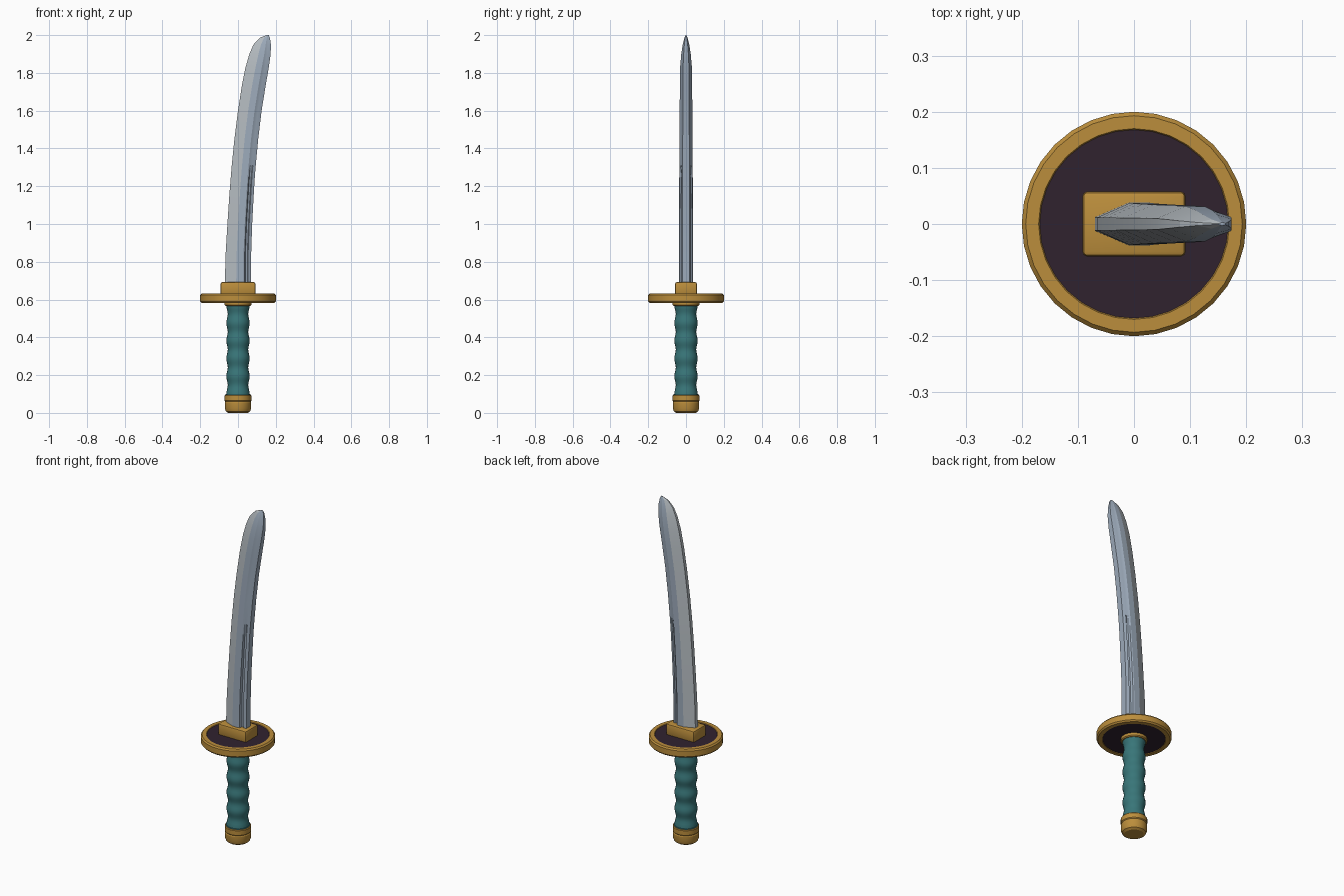
import bpy, bmesh, math
from mathutils import Vector

cube = bpy.data.objects.get("Cube")
if cube:
    bpy.data.objects.remove(cube)


def material(name, rgb, metallic=0.0):
    m = bpy.data.materials.new(name)
    m.use_nodes = True
    m.diffuse_color = (*rgb, 1)
    m.node_tree.nodes["Principled BSDF"].inputs["Base Color"].default_value = (*rgb, 1)
    return m


GOLD = material("gold", (0.50, 0.27, 0.045))
DARK = material("dark plum", (0.03, 0.016, 0.028))
TEAL = material("teal wrap", (0.04, 0.18, 0.19))
STEEL = material("blue steel", (0.34, 0.41, 0.50))
EDGE = material("pale steel", (0.46, 0.50, 0.53))


def finish(name, bm, mats, smooth=None):
    bmesh.ops.recalc_face_normals(bm, faces=bm.faces)
    mesh = bpy.data.meshes.new(name)
    bm.to_mesh(mesh)
    bm.free()
    ob = bpy.data.objects.new(name, mesh)
    bpy.context.collection.objects.link(ob)
    for m in mats:
        mesh.materials.append(m)
    if smooth:
        bpy.ops.object.select_all(action="DESELECT")
        ob.select_set(True)
        bpy.context.view_layer.objects.active = ob
        bpy.ops.object.shade_smooth_by_angle(angle=math.radians(smooth))
    return ob


def loft(bm, rings):
    """Skin a list of equal-length point rings and cap both ends."""
    rows = [[bm.verts.new(p) for p in ring] for ring in rings]
    n = len(rows[0])
    strips = []
    for a, b in zip(rows, rows[1:]):
        strips.append([bm.faces.new((a[i], a[(i + 1) % n], b[(i + 1) % n], b[i]))
                       for i in range(n)])
    bm.faces.new(rows[0][::-1])
    bm.faces.new(rows[-1])
    return strips


def lathe(name, profile, mats, segments=32, smooth=30, painted=()):
    """Turn (radius, z) points; strips listed in painted use the second colour."""
    bm = bmesh.new()
    turns = [2 * math.pi * i / segments for i in range(segments)]
    strips = loft(bm, [[(r * math.cos(t), r * math.sin(t), z) for t in turns]
                       for r, z in profile])
    for k in painted:
        for f in strips[k]:
            f.material_index = 1
    return finish(name, bm, mats, smooth)


# Pommel: rounded foot and a straight band
lathe("pommel", [(0.052, 0), (0.064, 0.008), (0.070, 0.024), (0.070, 0.055),
                 (0.067, 0.060), (0.071, 0.065), (0.071, 0.092), (0.068, 0.096)], [GOLD])

# Grip: wrapped cord with evenly spaced swells
grip = [(0.066, 0.09), (0.066, 0.099)]
steps = 40
for i in range(steps + 1):
    u = i / steps
    grip.append((0.058 + 0.004 * math.cos(2 * math.pi * 5 * u), 0.10 + 0.47 * u))
lathe("grip", grip, [TEAL], 24, 40)

# Collar between grip and guard
lathe("collar", [(0.066, 0.566), (0.071, 0.571), (0.071, 0.59)], [GOLD])

# Guard: rounded gold rim around a dark plate on both faces
lathe("guard", [(0.03, 0.586), (0.168, 0.586), (0.170, 0.583), (0.193, 0.583),
                (0.200, 0.591), (0.200, 0.624), (0.193, 0.632), (0.170, 0.632),
                (0.168, 0.629), (0.03, 0.629)], [GOLD, DARK], 32, 30, (0, 8))

# Blade socket: bevelled block on top of the guard
bm = bmesh.new()
bmesh.ops.create_cube(bm, size=1)
bmesh.ops.scale(bm, vec=(0.184, 0.116, 0.07), verts=bm.verts)
bmesh.ops.translate(bm, vec=(0, 0, 0.657), verts=bm.verts)
bmesh.ops.bevel(bm, geom=bm.edges[:], offset=0.009, segments=2, affect="EDGES", profile=0.5)
finish("blade_socket", bm, [GOLD], 40)

# Blade stations: height, cutting edge x, spine x, thickness factor, groove depth
stations = [(0.68, -0.070, 0.070, 1.00, 0.012), (0.85, -0.065, 0.070, 0.99, 0.012),
            (1.00, -0.056, 0.075, 0.97, 0.012), (1.15, -0.046, 0.083, 0.95, 0.011),
            (1.25, -0.038, 0.089, 0.94, 0.008), (1.31, -0.033, 0.094, 0.93, 0.0),
            (1.45, -0.019, 0.107, 0.91, 0.0), (1.60, 0.000, 0.125, 0.88, 0.0),
            (1.73, 0.020, 0.146, 0.86, 0.0), (1.83, 0.040, 0.163, 0.82, 0.0),
            (1.90, 0.060, 0.173, 0.66, 0.0), (1.95, 0.082, 0.174, 0.46, 0.0),
            (1.985, 0.114, 0.169, 0.22, 0.0), (2.00, 0.150, 0.163, 0.06, 0.0)]
# Half section: fraction of width, half thickness, share of groove depth
half = [(0, 0.012, 0), (0.43, 0.038, 0), (0.70, 0.038, 0), (0.745, 0.0345, 0),
        (0.775, 0.032, 1), (0.85, 0.028, 1), (0.88, 0.0265, 0), (1, 0.019, 0)]
rings = []
for z, x0, x1, thick, groove in stations:
    side = [(x0 + (x1 - x0) * u, y * thick - groove * g) for u, y, g in half]
    rings.append([(x, -y, z) for x, y in side] + [(x, y, z) for x, y in reversed(side)])
bm = bmesh.new()
last = 2 * len(half) - 1
for strip in loft(bm, rings):
    for k in (0, last - 1, last):
        strip[k].material_index = 1
finish("blade", bm, [STEEL, EDGE], 12)
